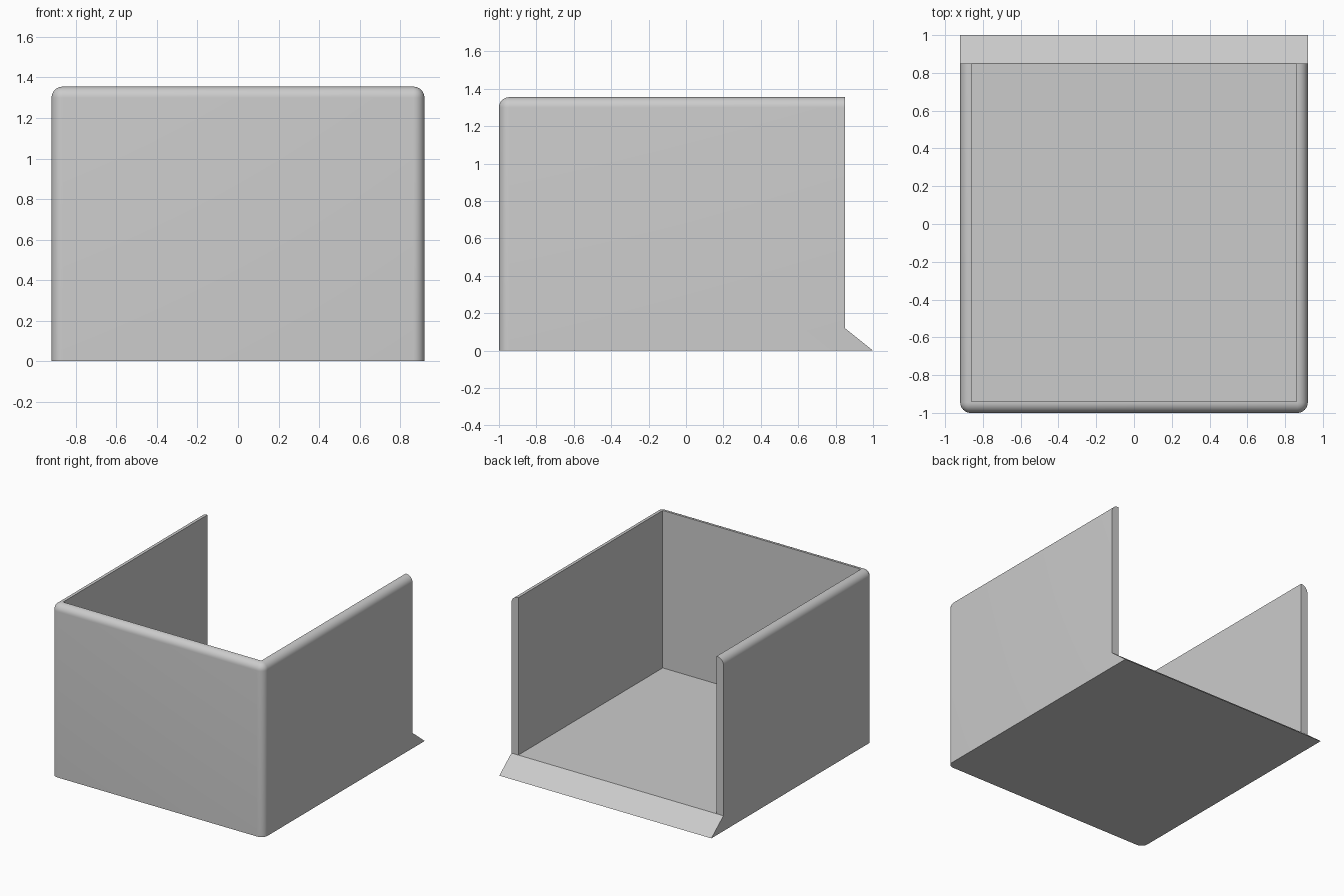
import bpy
import bmesh

cube = bpy.data.objects.get("Cube")
if cube:
    bpy.data.objects.remove(cube, do_unlink=True)

HALF_W, FRONT, BACK, LIP = 0.92, -1.0, 0.85, 1.0
TOP, FLOOR, WALL, ROUND = 1.355, 0.12, 0.06, 0.055

grey = bpy.data.materials.new("light grey")
grey.use_nodes = True
grey.diffuse_color = (0.6, 0.6, 0.6, 1)
grey.node_tree.nodes["Principled BSDF"].inputs["Base Color"].default_value = (0.6, 0.6, 0.6, 1)


def prism(name, profile, half_width, rounded=None):
    """Extrude a (y, z) profile along x, then round the edges that pass the rule."""
    bm = bmesh.new()
    face = bm.faces.new([bm.verts.new((-half_width, y, z)) for y, z in profile])
    side = bmesh.ops.extrude_face_region(bm, geom=[face])["geom"]
    verts = [v for v in side if isinstance(v, bmesh.types.BMVert)]
    bmesh.ops.translate(bm, verts=verts, vec=(2 * half_width, 0, 0))
    bmesh.ops.recalc_face_normals(bm, faces=bm.faces)
    if rounded:
        edges = [e for e in bm.edges if rounded(*(v.co for v in e.verts))]
        bmesh.ops.bevel(bm, geom=edges, offset=ROUND, segments=8,
                        profile=0.5, affect='EDGES')
    mesh = bpy.data.meshes.new(name)
    bm.to_mesh(mesh)
    bm.free()
    mesh.materials.append(grey)
    obj = bpy.data.objects.new(name, mesh)
    bpy.context.collection.objects.link(obj)
    return obj


def outer_corner(a, b):
    # Top rims (except at the open back) and the upright front corners
    at_top = min(a.z, b.z) > TOP - 0.01
    at_front = max(a.y, b.y) < FRONT + 0.01
    along_back = min(a.y, b.y) > BACK - 0.01
    upright = abs(a.z - b.z) > 1
    return (at_top and not along_back) or (at_front and upright)


# Solid shell with a sloping lip at the back
shell = prism("open_box", [(FRONT, 0), (LIP, 0), (BACK, FLOOR), (BACK, TOP), (FRONT, TOP)],
              HALF_W, outer_corner)

# Hollow, open at the top and the back
cutter = prism("cavity_cutter", [(FRONT + WALL, FLOOR), (1.5, FLOOR), (1.5, 2), (FRONT + WALL, 2)],
               HALF_W - WALL)
cutter.hide_render = True
cut = shell.modifiers.new("cavity", 'BOOLEAN')
cut.operation = 'DIFFERENCE'
cut.solver = 'EXACT'
cut.object = cutter

bpy.context.view_layer.objects.active = shell
shell.select_set(True)
bpy.ops.object.modifier_apply(modifier=cut.name)
bpy.data.objects.remove(cutter, do_unlink=True)
bpy.ops.object.shade_smooth_by_angle(angle=0.6)
